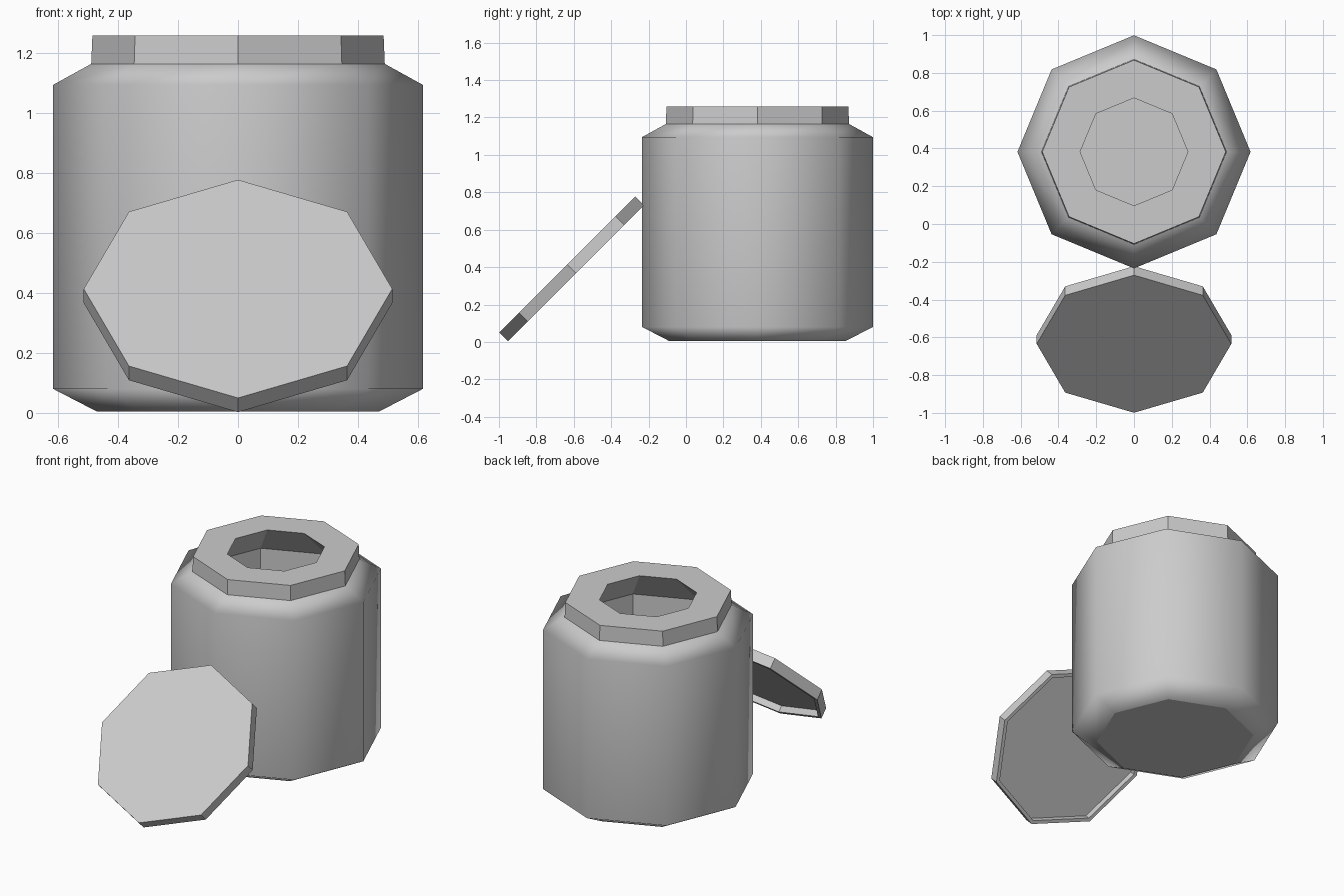
import bpy, bmesh
from math import cos, sin, pi, radians

if "Cube" in bpy.data.objects:
    bpy.data.objects.remove(bpy.data.objects["Cube"])

SIDES = 8


def lathe(name, profile, soft_rings=(), soft_bands=()):
    """Revolve (radius, z) points into a closed octagonal solid, capped at both ends.
    soft_rings / soft_bands: ring edges and slanted edges that stay smooth."""
    bm = bmesh.new()
    rings = [[bm.verts.new((r * cos(2 * pi * k / SIDES), r * sin(2 * pi * k / SIDES), z))
              for k in range(SIDES)] for r, z in profile]
    for a, b in zip(rings, rings[1:]):
        for k in range(SIDES):
            n = (k + 1) % SIDES
            bm.faces.new((a[k], a[n], b[n], b[k]))
    bm.faces.new(rings[0])
    bm.faces.new(rings[-1])
    bmesh.ops.recalc_face_normals(bm, faces=bm.faces[:])
    ring_of = {v: i for i, ring in enumerate(rings) for v in ring}
    for f in bm.faces:
        f.smooth = True
    for e in bm.edges:
        i, j = sorted(ring_of[v] for v in e.verts)
        soft = (i in soft_rings) if i == j else (i in soft_bands)
        e.smooth = soft
    mesh = bpy.data.meshes.new(name)
    bm.to_mesh(mesh)
    bm.free()
    obj = bpy.data.objects.new(name, mesh)
    bpy.context.collection.objects.link(obj)
    # Keep the large walls flat while the chamfers blend into them
    mod = obj.modifiers.new("weighted_normals", 'WEIGHTED_NORMAL')
    mod.keep_sharp = True
    return obj


# Jar: base, chamfer, wall, shoulder, neck, rim, then hollow interior
jar = lathe("jar", [
    (0.47, 0.004), (0.617, 0.08), (0.617, 1.095), (0.49, 1.165),
    (0.486, 1.26), (0.285, 1.26),
    (0.51, 1.04), (0.51, 0.12), (0.41, 0.08),
], soft_rings=(1, 2), soft_bands=(0, 2))
jar.location = (0, 0.382, 0)

# Lid: flat octagonal cap with a recessed underside, leaning on the jar
lid = lathe("lid", [
    (0.515, 0.0), (0.515, -0.067), (0.492, -0.067), (0.492, -0.027),
])
lid.location = (0, -0.635, 0.414)
lid.rotation_euler = (radians(45), 0, 0)
